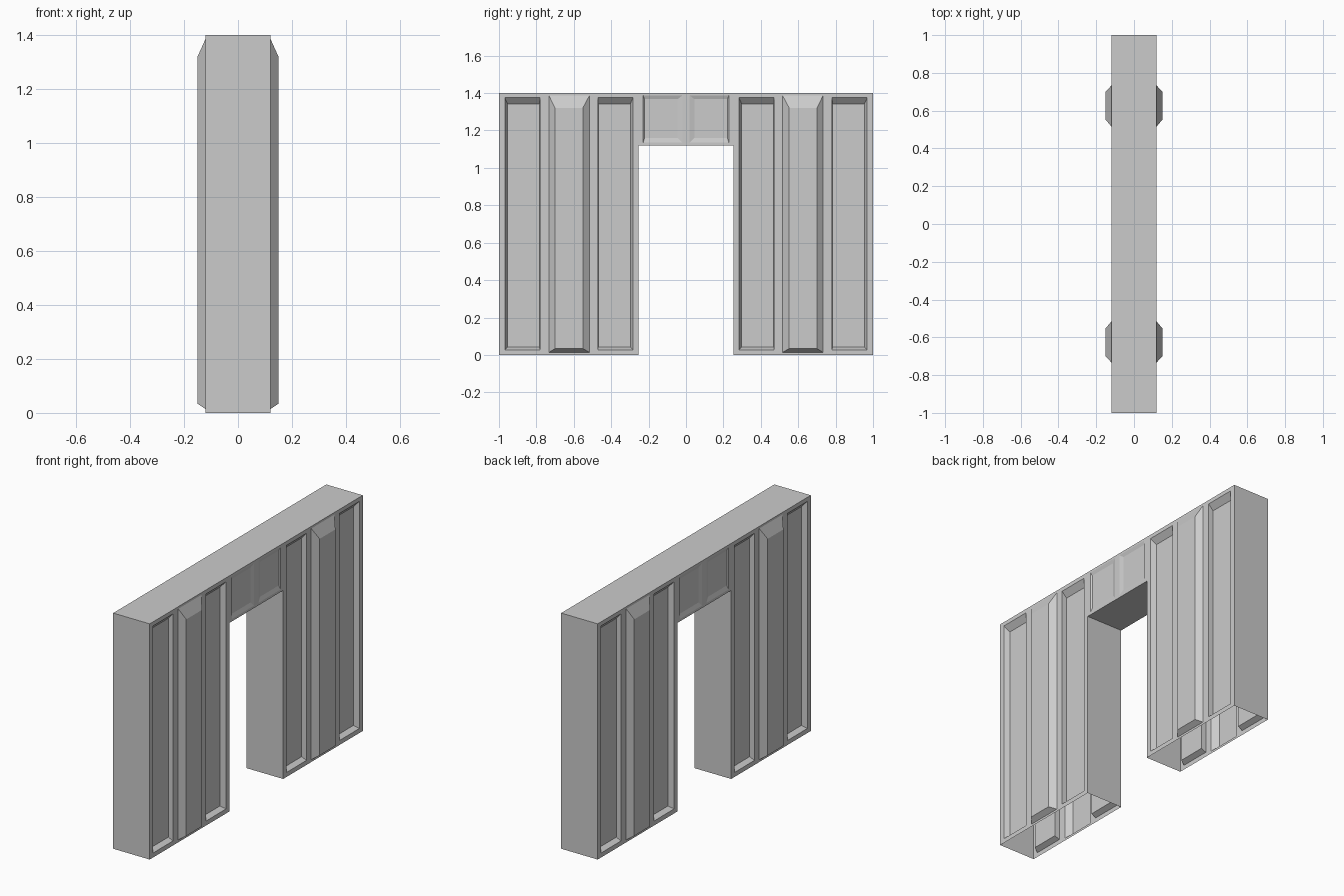
import bpy, bmesh
from mathutils import Vector

if "Cube" in bpy.data.objects:
    bpy.data.objects.remove(bpy.data.objects["Cube"])

HALF, TOP, DOOR_Y, DOOR_Z = 0.12, 1.4, 0.253, 1.12
bm = bmesh.new()


def quad(pts):
    bm.faces.new([bm.verts.new(p) for p in pts])


def both_sides(corners):
    """Add a quad to the +x side and its half-turn copy to the -x side."""
    quad(corners)
    quad([(-x, -y, z) for x, y, z in corners])


def rect(r, x):
    y0, y1, z0, z1 = r
    return [Vector((x, y0, z0)), Vector((x, y1, z0)),
            Vector((x, y1, z1)), Vector((x, y0, z1))]


def flip(r):
    return (-r[1], -r[0], r[2], r[3])


def strip(bay, base, cap, depth):
    """Flat frame around a panel with sloped sides, raised or sunk by depth."""
    rings = [rect(bay, HALF), rect(base, HALF), rect(cap, HALF + depth)]
    for a, b in zip(rings, rings[1:]):
        for i in range(4):
            j = (i + 1) % 4
            both_sides([a[i], a[j], b[j], b[i]])
    both_sides(rings[2])


# Bays of one half of the wall: frame, panel edge, panel face, depth
bays = [
    # shallow lintel panel
    ((0, DOOR_Y, DOOR_Z, TOP), (0.02, 0.229, 1.135, 1.387),
     (0.045, 0.222, 1.16, 1.367), -0.007),
    # sunk panel by the doorway
    ((DOOR_Y, 0.49, 0, TOP), (0.283, 0.471, 0.027, 1.376),
     (0.298, 0.469, 0.042, 1.342), -0.03),
    # raised pilaster
    ((0.49, 0.755, 0, TOP), (0.516, 0.733, 0.014, 1.387),
     (0.552, 0.70, 0.034, 1.32), 0.03),
    # sunk panel by the outer end
    ((0.755, 1, 0, TOP), (0.781, 0.969, 0.027, 1.376),
     (0.783, 0.954, 0.042, 1.342), -0.03),
]
for bay, base, cap, depth in bays:
    strip(bay, base, cap, depth)
    strip(flip(bay), flip(base), flip(cap), depth)

# Rim through the wall thickness; the feet of the legs stay open
outer = [(1, 0), (1, TOP), (-1, TOP), (-1, 0)]
opening = [(-DOOR_Y, 0), (-DOOR_Y, DOOR_Z), (DOOR_Y, DOOR_Z), (DOOR_Y, 0)]
for path in (outer, opening):
    for (ya, za), (yb, zb) in zip(path, path[1:]):
        quad([(HALF, ya, za), (-HALF, ya, za), (-HALF, yb, zb), (HALF, yb, zb)])

bmesh.ops.remove_doubles(bm, verts=bm.verts, dist=1e-5)
mesh = bpy.data.meshes.new("doorway_wall")
bm.to_mesh(mesh)
bm.free()
bpy.context.collection.objects.link(bpy.data.objects.new("doorway_wall", mesh))
